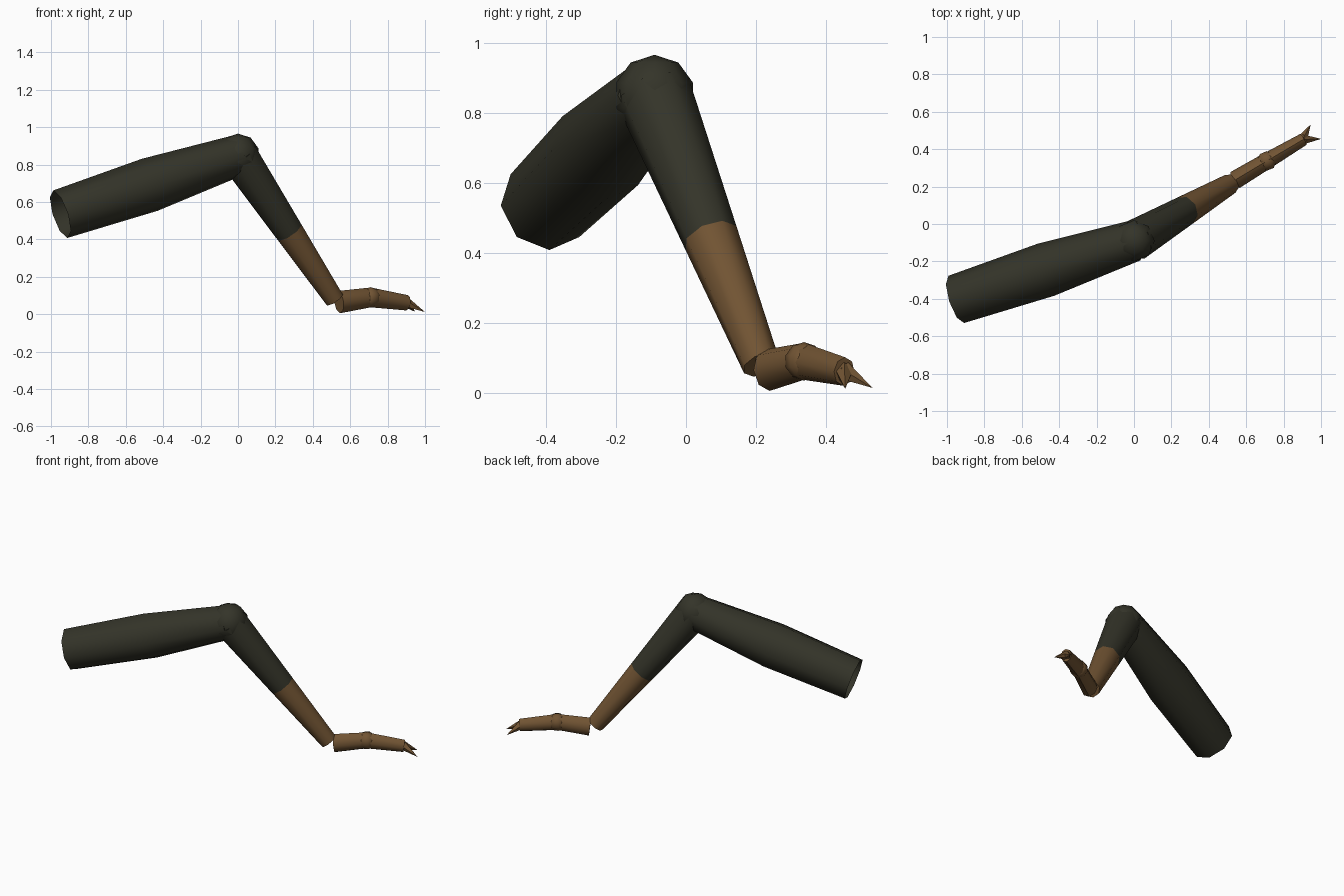
import bpy, bmesh, math
from mathutils import Vector

cube = bpy.data.objects.get("Cube")
if cube:
    bpy.data.objects.remove(cube, do_unlink=True)


def material(name, rgb):
    m = bpy.data.materials.new(name)
    m.use_nodes = True
    m.diffuse_color = (*rgb, 1)
    m.node_tree.nodes["Principled BSDF"].inputs["Base Color"].default_value = (*rgb, 1)
    return m


olive = material("dark olive", (0.034, 0.034, 0.022))
brown = material("brown", (0.165, 0.088, 0.033))
UP = Vector((0, 0, 1))


def finish(name, bm, mats, angle=50):
    bmesh.ops.recalc_face_normals(bm, faces=bm.faces)
    me = bpy.data.meshes.new(name)
    bm.to_mesh(me)
    bm.free()
    for m in mats:
        me.materials.append(m)
    ob = bpy.data.objects.new(name, me)
    bpy.context.collection.objects.link(ob)
    bpy.ops.object.select_all(action='DESELECT')
    ob.select_set(True)
    bpy.context.view_layer.objects.active = ob
    bpy.ops.object.shade_smooth_by_angle(angle=math.radians(angle))
    return ob


def tube(name, path, mats, sides=8, flat=1.0, caps=(True, True), painted_from=None):
    """Loft rings along a path of (centre, radius); later spans can take the second colour."""
    bm = bmesh.new()
    pts = [Vector(p) for p, r in path]
    rings = []
    for i, (p, r) in enumerate(path):
        d = (pts[min(i + 1, len(pts) - 1)] - pts[max(i - 1, 0)]).normalized()
        side = d.cross(UP).normalized()
        top = side.cross(d)
        ring = []
        for k in range(sides):
            a = math.tau * k / sides
            ring.append(bm.verts.new(pts[i] + r * (math.cos(a) * top + flat * math.sin(a) * side)))
        rings.append(ring)
    for i in range(len(rings) - 1):
        for k in range(sides):
            n = (k + 1) % sides
            f = bm.faces.new((rings[i][k], rings[i][n], rings[i + 1][n], rings[i + 1][k]))
            if painted_from is not None and i >= painted_from:
                f.material_index = 1
    for ring, cap in zip((rings[0], rings[-1]), caps):
        if cap:
            f = bm.faces.new(ring)
            if painted_from is not None and ring is rings[-1]:
                f.material_index = 1
    return finish(name, bm, mats)


def ball(name, centre, radius, mat):
    bm = bmesh.new()
    bmesh.ops.create_uvsphere(bm, u_segments=8, v_segments=5, radius=radius)
    bmesh.ops.translate(bm, verts=bm.verts, vec=centre)
    return finish(name, bm, [mat], 60)


def claw(name, base, tip, radius):
    base, tip = Vector(base), Vector(tip)
    d = tip - base
    bm = bmesh.new()
    bmesh.ops.create_cone(bm, cap_ends=True, segments=5, radius1=radius, radius2=0, depth=d.length)
    bmesh.ops.rotate(bm, verts=bm.verts, matrix=d.to_track_quat('Z', 'Y').to_matrix())
    bmesh.ops.translate(bm, verts=bm.verts, vec=(base + tip) / 2)
    return finish(name, bm, [brown])


knee = Vector((0, -0.09, 0.85))
ankle = Vector((0.515, 0.215, 0.08))

# Thick upper segment, open at the root
tube("upper_leg", [((-0.95, -0.403, 0.535), 0.133),
                   ((-0.472, -0.245, 0.692), 0.146),
                   (knee, 0.11)], [olive], caps=(False, True))
ball("knee_joint", knee, 0.116, olive)

# Tapering lower segment that changes colour half way
tube("lower_leg", [(knee, 0.11), (knee.lerp(ankle, 0.53), 0.081), (ankle, 0.055)],
     [olive, brown], painted_from=1)

# Bent foot with a small joint
joint = (0.71, 0.337, 0.09)
tube("foot", [((0.54, 0.235, 0.065), 0.06), (joint, 0.053), ((0.905, 0.452, 0.061), 0.041)],
     [brown], flat=0.82)
ball("foot_joint", joint, 0.055, brown)

# Pair of claws at the toe
claw("claw_left", (0.9, 0.452, 0.062), (1.0, 0.455, 0.012), 0.028)
claw("claw_right", (0.9, 0.452, 0.062), (0.945, 0.533, 0.014), 0.028)
